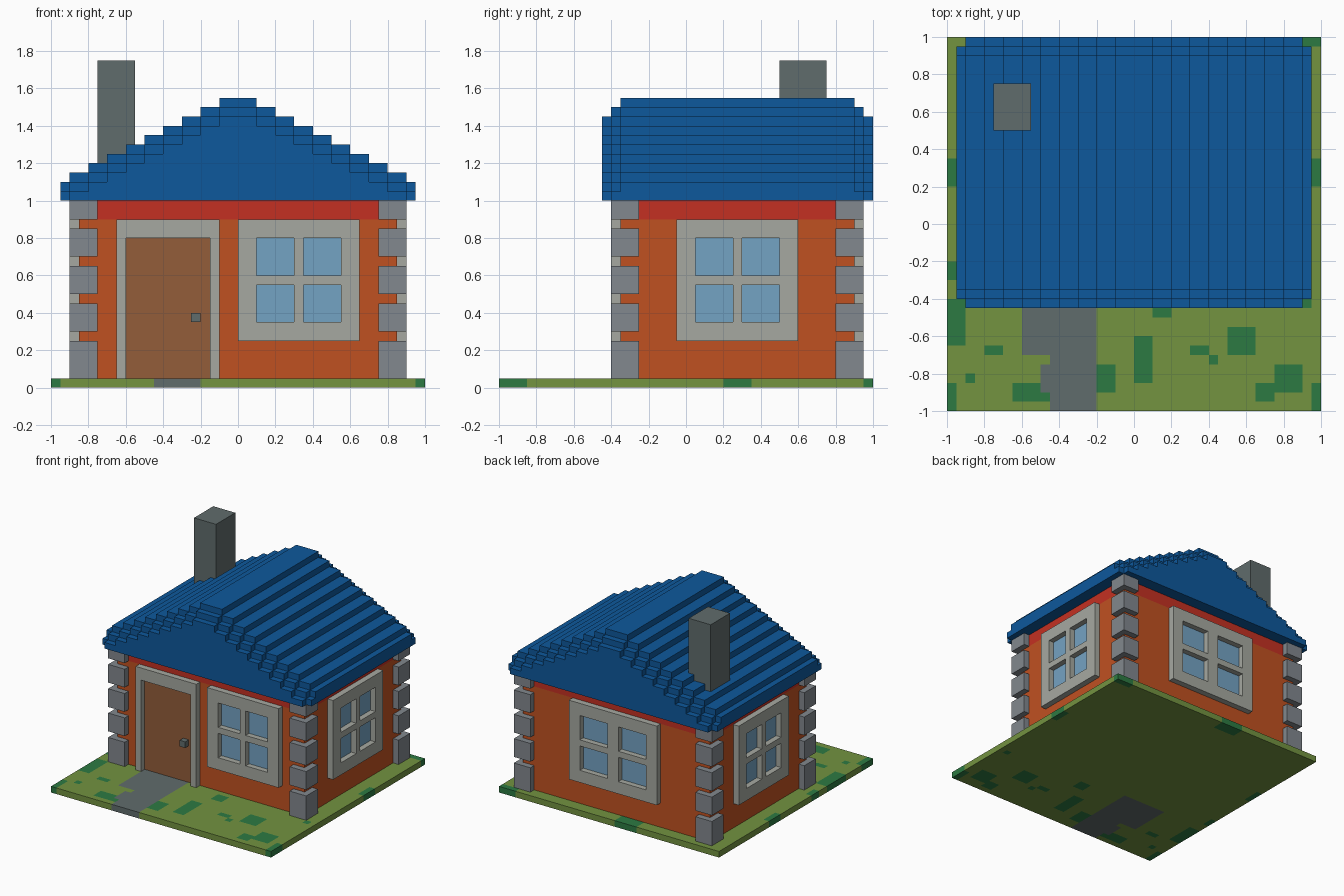
import bpy, bmesh
from math import radians
from mathutils import Vector

cube = bpy.data.objects.get("Cube")
if cube:
    bpy.data.objects.remove(cube, do_unlink=True)


def material(name, r, g, b):
    def linear(c):
        c /= 255
        return c / 12.92 if c < 0.04 else ((c + 0.055) / 1.055) ** 2.4
    colour = (linear(r), linear(g), linear(b), 1)
    mat = bpy.data.materials.new(name)
    mat.use_nodes = True
    mat.diffuse_color = colour
    mat.node_tree.nodes["Principled BSDF"].inputs["Base Color"].default_value = colour
    return mat


ROOF = material("roof_blue", 13, 88, 156)
WALL = material("wall_orange", 192, 81, 33)
BAND = material("band_red", 196, 48, 34)
QUOIN = material("corner_stone_grey", 130, 136, 142)
FRAME = material("frame_pale_grey", 166, 169, 161)
DOOR = material("door_brown", 147, 93, 58)
GLASS = material("glass_blue", 116, 163, 195)
STONE = material("dark_stone_grey", 96, 108, 108)
GRASS = material("grass_green", 115, 147, 64)
BUSH = material("dark_green", 44, 122, 66)


def finish(name, bm, *mats):
    bmesh.ops.recalc_face_normals(bm, faces=bm.faces)
    mesh = bpy.data.meshes.new(name)
    bm.to_mesh(mesh)
    bm.free()
    for mat in mats:
        mesh.materials.append(mat)
    obj = bpy.data.objects.new(name, mesh)
    bpy.context.collection.objects.link(obj)
    return obj


def add_box(bm, x, y, z):
    verts = bmesh.ops.create_cube(bm, size=1)["verts"]
    for v in verts:
        v.co = [lo + (hi - lo) * (c + 0.5) for c, (lo, hi) in zip(v.co, (x, y, z))]


def box(name, mat, x, y, z):
    bm = bmesh.new()
    add_box(bm, x, y, z)
    return finish(name, bm, mat)


def extrude(bm, vector):
    result = bmesh.ops.extrude_face_region(bm, geom=bm.faces[:])["geom"]
    verts = [g for g in result if isinstance(g, bmesh.types.BMVert)]
    bmesh.ops.translate(bm, verts=verts, vec=vector)


# Ground slab: square cells coloured by rectangles (x0, x1, y0, y1 in cells)
CELL = 0.05
path_areas = [(-12, -4, -14, -7), (-9, -4, -20, -14), (-10, -9, -18, -15)]
bush_areas = [
    (-20, -18, -13, -8), (-20, -19, -20, -17), (-16, -14, -14, -13),
    (-18, -17, -17, -16), (-13, -9, -19, -17), (-4, -2, -18, -15),
    (0, 2, -17, -12), (2, 4, -10, -8), (6, 8, -14, -13), (8, 9, -15, -14),
    (10, 13, -14, -11), (15, 18, -18, -15), (13, 15, -19, -17),
    (19, 20, -20, -17), (18, 19, -9, -8), (-20, -19, -6, -4),
    (-20, -19, 4, 7), (19, 20, 4, 7), (17, 20, 19, 20), (-5, -1, 18, 20)]


def inside(areas, p):
    return any(a < p.x < b and c < p.y < d for a, b, c, d in areas)


bm = bmesh.new()
bmesh.ops.create_grid(bm, x_segments=40, y_segments=40, size=1)
extrude(bm, Vector((0, 0, CELL)))
for face in bm.faces:
    spot = face.calc_center_median() * 0.999 / CELL
    face.material_index = 1 if inside(path_areas, spot) else 2 if inside(bush_areas, spot) else 0
finish("ground", bm, GRASS, STONE, BUSH)

# Walls with the red band under the roof
HALF, FRONT, BACK = 0.85, -0.35, 0.9
EAVES = 1.0
box("walls", WALL, (-HALF, HALF), (FRONT, BACK), (CELL, 0.9))
box("wall_band", BAND, (-HALF, HALF), (FRONT, BACK), (0.9, EAVES))

# Corner stones
for side, sx in (("right", -1), ("left", 1)):
    for end, y in (("front", (-0.4, -0.25)), ("back", (0.8, 0.95))):
        bm = bmesh.new()
        for i in range(5):
            low = CELL if i == 0 else 0.1 + 0.2 * i
            high = min(0.25 + 0.2 * i, EAVES)
            add_box(bm, sorted((sx * 0.75, sx * 0.9)), y, (low, high))
        finish(f"{end}_{side}_corner_stones", bm, QUOIN)


# Stepped roof: three nested layers, each longer and lower than the last
def roof_layer(name, drop, overhang):
    steps = [(0.1 * i, 1.6 - 0.05 * i - drop) for i in range(1, 10)]
    if drop < 0.1:
        steps.append((0.95, 1.1 - drop))
    half = []
    top = steps[0][1]
    for i, (x, z) in enumerate(steps):
        below = steps[i + 1][1] if i + 1 < len(steps) else EAVES
        half += [(x, z), (x, below)]
    outline = [(-x, z) for x, z in reversed(half)] + half
    bm = bmesh.new()
    y0, y1 = FRONT - overhang, BACK + overhang
    bm.faces.new([bm.verts.new((x, y0, z)) for x, z in outline])
    extrude(bm, Vector((0, y1 - y0, 0)))
    finish(name, bm, ROOF)


for i, part in enumerate(("main", "middle", "outer")):
    roof_layer(f"roof_{part}", 0.05 * i, 0.05 * i)

box("chimney", STONE, (-0.75, -0.55), (0.5, 0.75), (1.1, 1.75))


# Frames: a sheet of cells with openings left out, thickened outwards
def framed(name, us, zs, is_open, panel, location, angle):
    bm, plate = bmesh.new(), bmesh.new()
    for i in range(len(us) - 1):
        for j in range(len(zs) - 1):
            u, z = us[i:i + 2], zs[j:j + 2]
            if is_open(i, j):
                add_box(plate, u, (-0.004, 0), z)
            else:
                bm.faces.new([bm.verts.new((a, 0, b)) for a, b in
                              ((u[0], z[0]), (u[1], z[0]), (u[1], z[1]), (u[0], z[1]))])
    bmesh.ops.remove_doubles(bm, verts=bm.verts, dist=0.001)
    extrude(bm, Vector((0, -CELL, 0)))
    for obj in (finish(f"{name}_frame", bm, FRAME), finish(f"{name}_panel", plate, panel)):
        obj.location = location
        obj.rotation_euler.z = radians(angle)


def window(name, start, pane, bar, location, angle):
    us = [start]
    for width in (0.1, pane, bar, pane, 0.1):
        us.append(us[-1] + width)
    framed(name, us, [0.25, 0.35, 0.55, 0.6, 0.8, 0.9],
           lambda i, j: i % 2 and j % 2, GLASS, location, angle)


window("front_window", 0, 0.2, 0.05, (0, FRONT, 0), 0)
window("left_window", -0.05, 0.2, 0.05, (HALF, 0, 0), 90)
window("back_window", -0.4, 0.25, 0.1, (0, BACK, 0), 180)
window("right_window", -0.6, 0.2, 0.05, (-HALF, 0, 0), -90)

# Door with its frame and knob
framed("door", [-0.65, -0.6, -0.15, -0.1], [CELL, 0.8, 0.9],
       lambda i, j: i == 1 and j == 0, DOOR, (0, FRONT, 0), 0)
box("door_knob", STONE, (-0.25, -0.2), (-0.4, FRONT), (0.35, 0.4))
